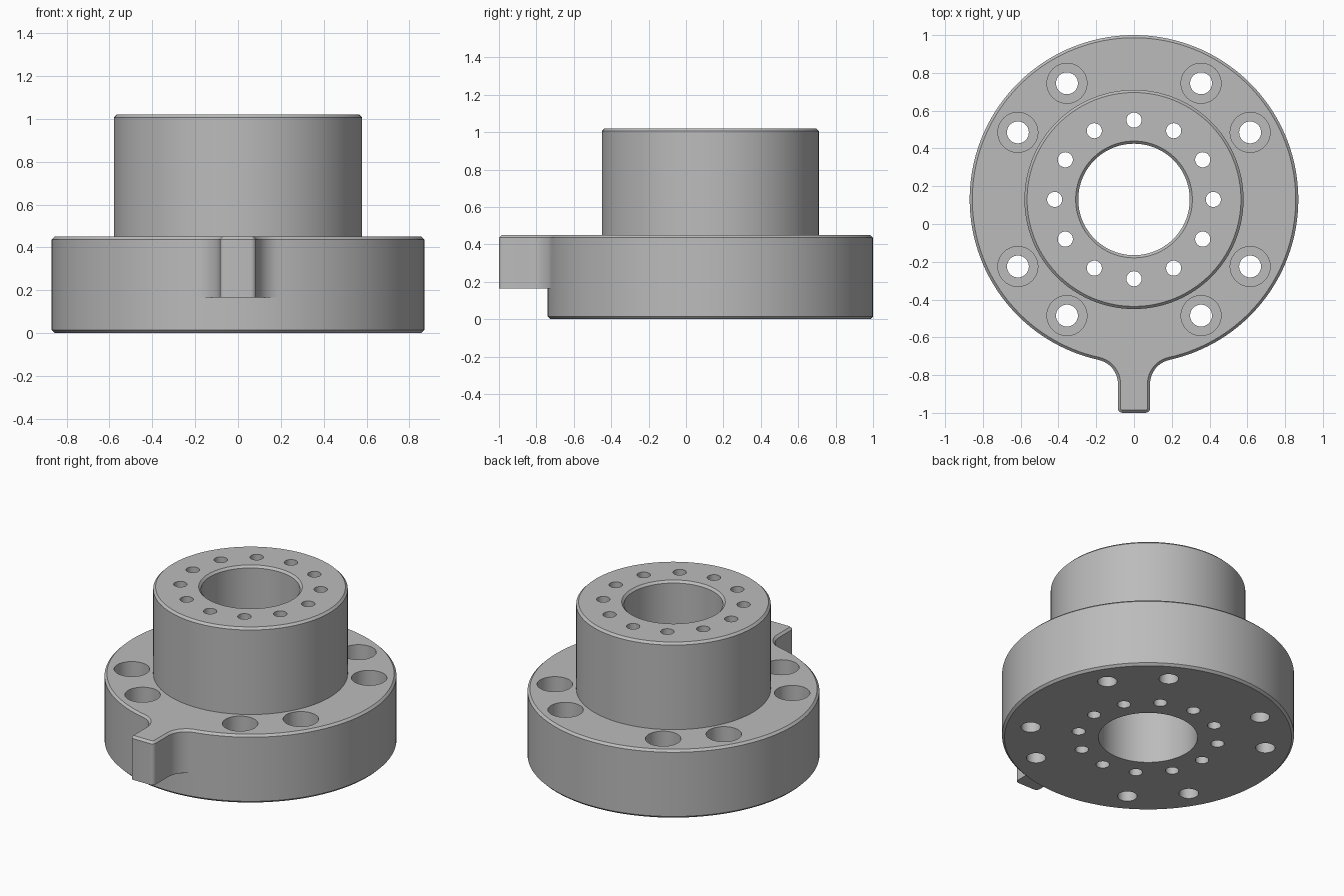
import bpy, bmesh, math
from math import sin, cos, pi

if "Cube" in bpy.data.objects:
    bpy.data.objects.remove(bpy.data.objects["Cube"])

CY = 0.13                      # centre of the round parts
R, HUB, BORE = 0.87, 0.58, 0.295
Z_TAB, Z_FLANGE, Z_TOP = 0.165, 0.45, 1.02
W, R_FIL, R_COR, Y_TIP = 0.085, 0.13, 0.025, -1.13   # tab, relative to centre
CH = 0.014                     # chamfer

# fillet centre between tab and flange, and its tangent angle
FX = W + R_FIL
FY = -math.sqrt((R + R_FIL) ** 2 - FX ** 2)
T = math.atan2(FY, FX)
N, F, C = 140, 10, 5


def arc(cx, cy, r, a0, a1, n):
    return [(cx + r * cos(a0 + (a1 - a0) * i / n),
             cy + r * sin(a0 + (a1 - a0) * i / n)) for i in range(n + 1)]


def tab_outline(d, z):
    """Flange outline with the tab, inset by d."""
    main = arc(0, 0, R - d, T, pi - T, N)
    left = arc(-FX, FY, R_FIL + d, -T, 0, F)[1:]
    left += arc(-W + R_COR, Y_TIP + R_COR, R_COR - d, pi, 1.5 * pi, C)
    right = [(-x, y) for x, y in reversed(left)]
    return [(x, y + CY, z) for x, y in main + left + right]


def circle(r, z):
    """Plain ring with the same point count as the tab outline."""
    m = 2 * (F + C + 1)
    pts = arc(0, 0, r, T, pi - T, N)
    pts += arc(0, 0, r, pi - T, 2 * pi + T, m + 1)[1:-1]
    return [(x, y + CY, z) for x, y in pts]


def loft(bm, rings, closed=False):
    vs = [[bm.verts.new(p) for p in ring] for ring in rings]
    n = len(vs[0])
    pairs = list(zip(vs, vs[1:]))
    if closed:
        pairs.append((vs[-1], vs[0]))
    else:
        bm.faces.new(vs[0][::-1])
        bm.faces.new(vs[-1])
    for a, b in pairs:
        for i in range(n):
            j = (i + 1) % n
            bm.faces.new((a[i], a[j], b[j], b[i]))


def make_object(name, bm):
    bmesh.ops.remove_doubles(bm, verts=bm.verts, dist=1e-5)
    bmesh.ops.recalc_face_normals(bm, faces=bm.faces)
    me = bpy.data.meshes.new(name)
    bm.to_mesh(me)
    bm.free()
    ob = bpy.data.objects.new(name, me)
    bpy.context.collection.objects.link(ob)
    return ob


# body: flange, tab, hub and bore as one closed loft
bm = bmesh.new()
loft(bm, [
    circle(R - CH, 0), circle(R, CH), circle(R, Z_TAB),
    tab_outline(0, Z_TAB), tab_outline(0, Z_FLANGE - CH),
    tab_outline(CH, Z_FLANGE),
    circle(HUB, Z_FLANGE), circle(HUB, Z_TOP - CH), circle(HUB - CH, Z_TOP),
    circle(BORE + CH, Z_TOP), circle(BORE, Z_TOP - CH), circle(BORE, 0),
], closed=True)
body = make_object("flanged_hub", bm)

grey = bpy.data.materials.new("grey metal")
grey.diffuse_color = (0.5, 0.5, 0.5, 1)
grey.use_nodes = True
grey.node_tree.nodes["Principled BSDF"].inputs["Base Color"].default_value = grey.diffuse_color
body.data.materials.append(grey)

# hole cutters: (radius, height) steps swept round a pitch circle
bm = bmesh.new()


def hole(pitch, deg, steps):
    a = math.radians(deg)
    cx, cy = pitch * cos(a), CY + pitch * sin(a)
    loft(bm, [[(x, y, z) for x, y in arc(cx, cy, r, 0, 2 * pi, 40)[:-1]]
              for r, z in steps])


for k in range(12):            # small holes through the hub
    hole(0.42, 30 * k, [(0.04, -0.1), (0.04, 1.2)])
for q in range(4):             # counterbored bolt holes in the flange
    for a in (30, 60):
        hole(0.71, 90 * q + a,
             [(0.058, -0.1), (0.058, 0.25), (0.106, 0.25), (0.106, 0.6)])
cutter = make_object("hole_cutter", bm)
cutter.hide_render = True

mod = body.modifiers.new("holes", 'BOOLEAN')
mod.operation = 'DIFFERENCE'
mod.solver = 'EXACT'
mod.object = cutter
bpy.context.view_layer.objects.active = body
body.select_set(True)
bpy.ops.object.modifier_apply(modifier=mod.name)
bpy.data.objects.remove(cutter)

bpy.ops.object.shade_smooth_by_angle(angle=math.radians(30))
